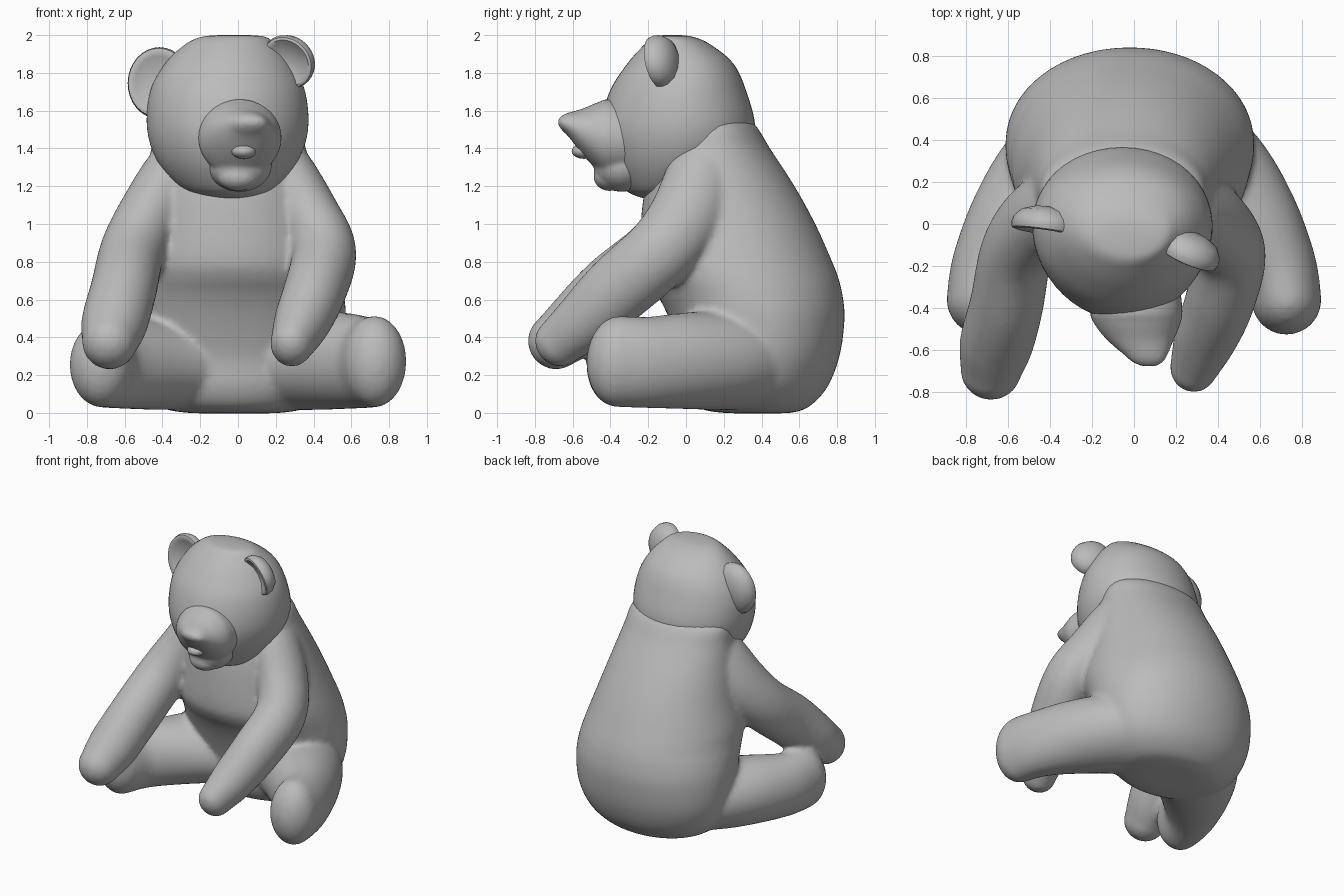
import bpy, bmesh, math
from mathutils import Vector, Matrix

if "Cube" in bpy.data.objects:
    bpy.data.objects.remove(bpy.data.objects["Cube"])

fur = bpy.data.materials.new("grey_fur")
fur.diffuse_color = (0.5, 0.5, 0.5, 1)
fur.use_nodes = True
fur.node_tree.nodes["Principled BSDF"].inputs["Base Color"].default_value = fur.diffuse_color


def finish(name, bm, angle=50):
    bmesh.ops.recalc_face_normals(bm, faces=bm.faces)
    me = bpy.data.meshes.new(name)
    bm.to_mesh(me)
    bm.free()
    me.materials.append(fur)
    ob = bpy.data.objects.new(name, me)
    bpy.context.collection.objects.link(ob)
    bpy.ops.object.select_all(action='DESELECT')
    ob.select_set(True)
    bpy.context.view_layer.objects.active = ob
    bpy.ops.object.shade_smooth_by_angle(angle=math.radians(angle))
    return ob


def fuse(name, parts, voxel, rounds):
    """Melt overlapping parts into one soft skin."""
    bpy.ops.object.select_all(action='DESELECT')
    for p in parts:
        p.select_set(True)
    ob = parts[0]
    bpy.context.view_layer.objects.active = ob
    bpy.ops.object.join()
    ob.name = name
    mod = ob.modifiers.new("skin", 'REMESH')
    mod.mode = 'VOXEL'
    mod.voxel_size = voxel
    mod.use_smooth_shade = True
    soft = ob.modifiers.new("soften", 'SMOOTH')
    soft.factor = 0.5
    soft.iterations = rounds
    for m in ("skin", "soften"):
        bpy.ops.object.modifier_apply(modifier=m)
    ob.data.materials.clear()
    ob.data.materials.append(fur)
    bpy.ops.object.shade_smooth_by_angle(angle=math.radians(60))
    return ob


def spline(keys, steps):
    """Catmull-Rom through rows of numbers."""
    out = []
    n = len(keys)
    for i in range(n - 1):
        p = [keys[max(0, min(n - 1, i + k))] for k in (-1, 0, 1, 2)]
        for s in range(steps):
            t = s / steps
            out.append([0.5 * (2 * b + (c - a) * t + (2 * a - 5 * b + 4 * c - d) * t * t
                               + (3 * b - a - 3 * c + d) * t ** 3)
                        for a, b, c, d in zip(*p)])
    out.append(list(keys[-1]))
    return out


def loft(name, keys, axis=None, power=2.0, taper=0.0, cap=False, steps=5, seg=40):
    """Skin of oval rings; keys are x, y, z, half width, half height."""
    rows = spline(keys, steps)
    pts = [Vector(r[:3]) for r in rows]
    rings = []
    for i, r in enumerate(rows):
        t = axis or (pts[min(i + 1, len(pts) - 1)] - pts[max(i - 1, 0)]).normalized()
        rings.append((pts[i], t, max(r[3], 0.004), max(r[4], 0.004)))
    if cap:  # rounded tip
        c, t, w, h = rings[-1]
        for k in range(1, 8):
            a = math.radians(k * 12.5)
            rings.append((c + t * min(w, h) * math.sin(a), t, w * math.cos(a), h * math.cos(a)))
    bm = bmesh.new()
    loops = []
    for c, t, w, h in rings:
        side = (Vector((1, 0, 0)) - t * t.x).normalized()
        up = t.cross(side)
        loop = []
        for k in range(seg):
            a = 2 * math.pi * k / seg
            ca, sa = math.cos(a), math.sin(a)
            u = math.copysign(abs(ca) ** (2 / power), ca) * (1 + taper * sa)
            v = math.copysign(abs(sa) ** (2 / power), sa)
            loop.append(bm.verts.new(c + side * w * u + up * h * v))
        loops.append(loop)
    for a, b in zip(loops, loops[1:]):
        for k in range(seg):
            j = (k + 1) % seg
            bm.faces.new((a[k], a[j], b[j], b[k]))
    bm.faces.new(loops[0])
    bm.faces.new(loops[-1])
    return finish(name, bm)


def upright(rows):
    """Rows of z, front y, back y, centre x, half width, as ring keys."""
    return [(x, (f + b) / 2, z, w, (b - f) / 2) for z, f, b, x, w in rows]


def ball(name, loc, size):
    bm = bmesh.new()
    bmesh.ops.create_uvsphere(bm, u_segments=24, v_segments=14, radius=1)
    bm.transform(Matrix.Translation(loc) @ Matrix.Diagonal((*size, 1)))
    return finish(name, bm)


def ear(name, loc, radius, height, turn, lean, roll):
    """Rounded cup, hollow at the front."""
    bm = bmesh.new()
    profile = [(0, .075), (.4, .068), (.75, .047), (.95, .01), (1, -.02),
               (.96, -.045), (.87, -.05), (.75, -.04), (.45, -.02), (0, -.01)]
    vs = [bm.verts.new((r, y, 0)) for r, y in profile]
    es = [bm.edges.new(p) for p in zip(vs, vs[1:])]
    bmesh.ops.spin(bm, geom=vs + es, axis=(0, 1, 0), cent=(0, 0, 0),
                   angle=2 * math.pi, steps=32)
    bmesh.ops.remove_doubles(bm, verts=bm.verts, dist=1e-4)
    rot = (Matrix.Rotation(math.radians(turn), 4, 'Z')
           @ Matrix.Rotation(math.radians(lean), 4, 'X')
           @ Matrix.Rotation(math.radians(roll), 4, 'Y'))
    bm.transform(Matrix.Translation(loc) @ rot @ Matrix.Diagonal((radius, 1, height, 1)))
    return finish(name, bm)


Z = Vector((0, 0, 1))

# Torso with the chest overhanging a belly that slopes back underneath
torso = loft("torso", upright([
    (-.002, .22, .54, -.02, .22), (.025, .07, .64, -.02, .38), (.13, -.0, .745, -.02, .51),
    (.3, -.02, .813, -.02, .575), (.5, -.09, .84, -.02, .592), (.63, -.155, .828, -.02, .582),
    (.72, -.215, .805, -.02, .567), (.81, -.245, .77, -.025, .55), (1.0, -.24, .685, -.03, .50),
    (1.2, -.215, .575, -.04, .455), (1.4, -.15, .445, -.05, .41), (1.53, -.08, .362, -.055, .37),
    (1.60, .05, .25, -.055, .2)]), axis=Z, power=2.05, seg=56)

# Arms reaching forward and down
right_arm = loft("right_arm", [
    (.18, .14, 1.38, .14, .17), (.265, .08, 1.24, .16, .19), (.375, .0, 1.03, .17, .20),
    (.455, -.14, .85, .172, .19), (.41, -.36, .655, .165, .185), (.34, -.54, .485, .15, .16),
    (.285, -.68, .368, .115, .13)], cap=True)
left_arm = loft("left_arm", [
    (-.26, .14, 1.38, .14, .17), (-.36, .08, 1.24, .16, .19), (-.475, .0, 1.03, .17, .20),
    (-.56, -.14, .85, .172, .19), (-.605, -.38, .655, .175, .19), (-.655, -.57, .475, .175, .175),
    (-.68, -.69, .378, .147, .15)], cap=True)

# Legs spread outward, broad at the hips
legs = []
for name, s, top in (("right_leg", 1, 1.0), ("left_leg", -1, .93)):
    legs.append(loft(name, [
        (s * .15, .39, .29, .33, .275), (s * .38, .20, .015 + .265 * top, .30, .265 * top),
        (s * .56, -.01, .02 + .255 * top, .245, .255 * top),
        (s * .68, -.2, .025 + .242 * top, .19, .242 * top),
        (s * .725, -.36, .03 + .242 * top, .167, .242 * top)], cap=True))
fuse("body", [torso, right_arm, left_arm] + legs, .018, 10)

# Head, narrower toward the face
loft("head", upright([
    (1.13, -.20, -.08, -.03, .06), (1.155, -.28, .02, -.04, .17), (1.2, -.34, .12, -.05, .26),
    (1.33, -.42, .29, -.055, .37), (1.5, -.455, .365, -.055, .425), (1.7, -.405, .32, -.055, .41),
    (1.85, -.31, .25, -.05, .335), (1.95, -.22, .13, -.04, .24), (1.99, -.17, .04, -.025, .17),
    (2.0, -.12, -.03, -.02, .08)]), axis=Z, taper=.08, seg=48)

# Muzzle with nose, jaw and lip
muzzle = loft("muzzle", [
    (.01, -.22, 1.44, .20, .18), (.01, -.40, 1.455, .22, .205), (.015, -.47, 1.465, .207, .178),
    (.03, -.55, 1.49, .16, .12), (.055, -.62, 1.525, .105, .065), (.065, -.655, 1.535, .075, .04),
    (.07, -.677, 1.54, .035, .014)], axis=Vector((0, -1, 0)))
nose = ball("nose", (.08, -.61, 1.53), (.075, .06, .036))
lip = ball("lower_lip", (.0, -.405, 1.25), (.11, .085, .075))
jaw = ball("jaw", (.01, -.34, 1.31), (.17, .15, .14))
fuse("muzzle", [muzzle, nose, lip, jaw], .012, 4)
ball("tongue", (.03, -.54, 1.385), (.065, .065, .04))

# Ears
ear("left_ear", (-.415, .01, 1.745), .168, .19, -8, -4, 0)
ear("right_ear", (.275, -.12, 1.865), .15, .14, -24, 14, 35)
